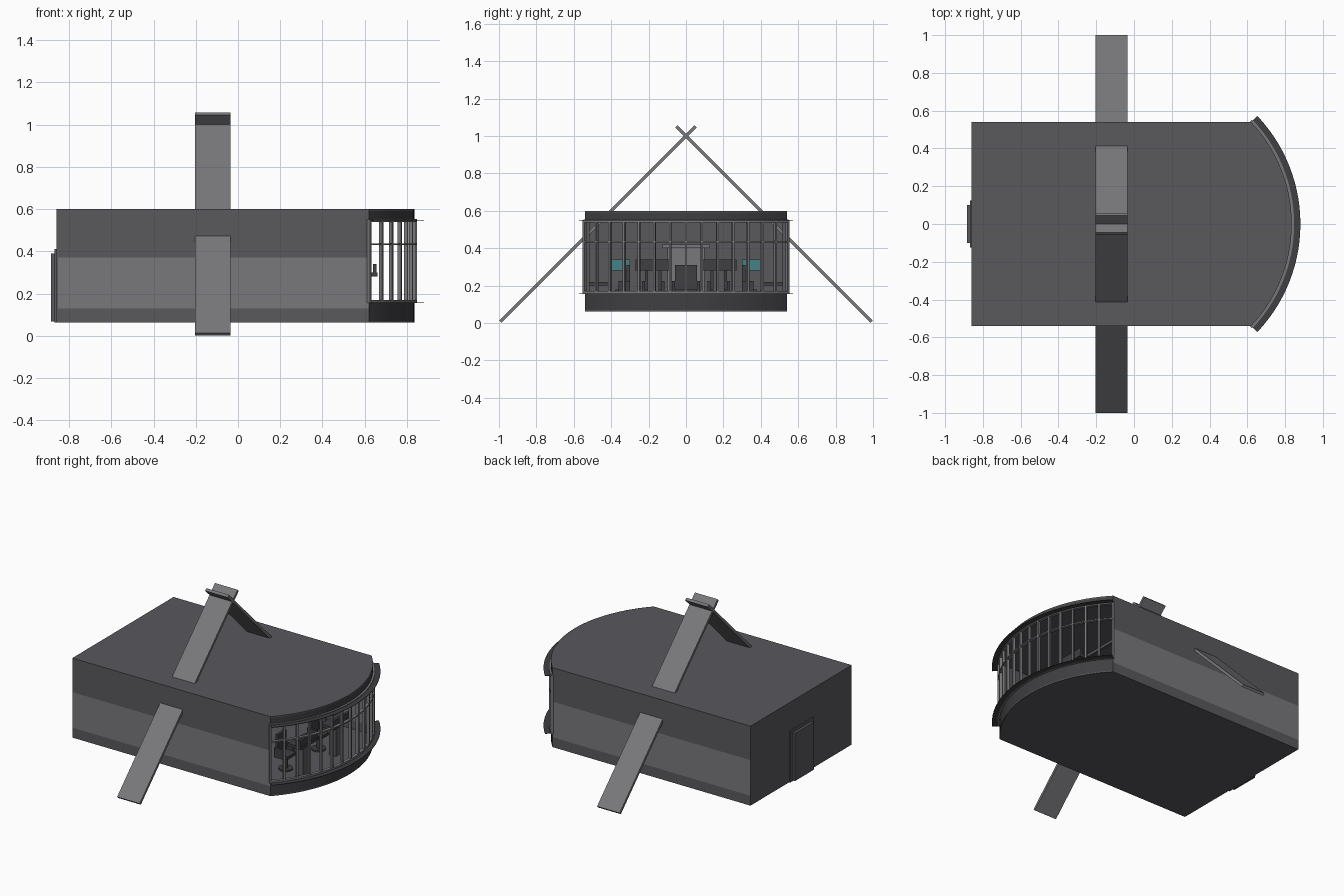
import bpy, bmesh, math
from mathutils import Matrix, Vector

if "Cube" in bpy.data.objects:
    bpy.data.objects.remove(bpy.data.objects["Cube"])


def material(name, c):
    m = bpy.data.materials.new(name)
    m.diffuse_color = (*c, 1)
    m.use_nodes = True
    m.node_tree.nodes["Principled BSDF"].inputs["Base Color"].default_value = m.diffuse_color
    return m


HULL = material("hull_grey", (0.10, 0.10, 0.11))
LIGHT = material("light_grey", (0.19, 0.19, 0.20))
DARK = material("dark_grey", (0.05, 0.05, 0.055))
TEAL = material("teal", (0.06, 0.22, 0.24))


def finish(name, bm, mat):
    bmesh.ops.recalc_face_normals(bm, faces=bm.faces)
    me = bpy.data.meshes.new(name)
    bm.to_mesh(me)
    bm.free()
    ob = bpy.data.objects.new(name, me)
    me.materials.append(mat)
    bpy.context.collection.objects.link(ob)
    return ob


def box(name, lo, hi, mat=HULL, matrix=Matrix()):
    bm = bmesh.new()
    bmesh.ops.create_cube(bm, size=1)
    lo, hi = Vector(lo), Vector(hi)
    for v in bm.verts:
        v.co = matrix @ ((lo + hi) / 2 + Vector(a * b for a, b in zip(v.co, hi - lo)))
    return finish(name, bm, mat)


def cylinder(name, x, y, z0, z1, r, mat=DARK):
    bm = bmesh.new()
    bmesh.ops.create_cone(bm, cap_ends=True, segments=24, radius1=r, radius2=r, depth=z1 - z0,
                          matrix=Matrix.Translation((x, y, (z0 + z1) / 2)))
    return finish(name, bm, mat)


# Bow arc shared by floor, roof and window
CX, R = 0.049, 0.786
HALF = math.asin(0.54 / R)
SEG = 28


def arc(r, half=HALF):
    return [(CX + r * math.cos(a), r * math.sin(a))
            for a in (half * (2 * i / SEG - 1) for i in range(SEG + 1))]


def prism(name, pts, z0, z1, mat):
    bm = bmesh.new()
    f = bm.faces.new([bm.verts.new((x, y, z0)) for x, y in pts])
    if z1 > z0:
        ext = bmesh.ops.extrude_face_region(bm, geom=[f])["geom"]
        bmesh.ops.translate(bm, vec=(0, 0, z1 - z0),
                            verts=[v for v in ext if isinstance(v, bmesh.types.BMVert)])
    return finish(name, bm, mat)


def curved_band(name, r0, r1, z0, z1, mat, half=HALF):
    return prism(name, arc(r0, half) + arc(r1, half)[::-1], z0, z1, mat)


# Room shell: floor, roof, walls
deck = [(-0.86, -0.54)] + arc(R) + [(-0.86, 0.54)]
prism("floor", deck, 0.063, 0.071, HULL)
prism("roof", deck, 0.592, 0.60, HULL)
box("rear_wall", (-0.86, -0.54, 0.063), (-0.852, 0.54, 0.60))
for s, side in ((-1, "right"), (1, "left")):
    ys = sorted((s * 0.54, s * 0.532))
    for part, z0, z1, m in (("lower", 0.063, 0.13, HULL), ("middle", 0.13, 0.37, LIGHT),
                            ("upper", 0.37, 0.60, HULL)):
        box(f"{side}_wall_{part}", (-0.86, ys[0], z0), (0.62, ys[1], z1), m)

# Bow sill and header
curved_band("window_sill", R - 0.008, R, 0.063, 0.155, DARK)
curved_band("window_header", R - 0.008, R, 0.55, 0.60, DARK)

# Window frame: rails, bars and outer ledges
for name, z0, z1 in (("bottom_rail", 0.155, 0.17), ("middle_rail", 0.43, 0.438), ("top_rail", 0.538, 0.553)):
    curved_band(name, R - 0.008, R + 0.013, z0, z1, LIGHT)
for name, z in (("lower_ledge", 0.155), ("upper_ledge", 0.545)):
    curved_band(name, R + 0.01, R + 0.046, z, z + 0.003, DARK, HALF * 1.0)
for i in range(15):
    a = HALF * (i / 7 - 1)
    m = Matrix.Translation((CX, 0, 0)) @ Matrix.Rotation(a, 4, 'Z')
    box("window_bar", (R - 0.006, -0.006, 0.155), (R + 0.012, 0.006, 0.55), LIGHT, m)

# Crossed diagonal support beams
for s, name in ((1, "front_beam"), (-1, "rear_beam")):
    m = Matrix.Translation((0, -s * 0.993, 0.007)) @ Matrix.Rotation(s * math.pi / 4, 4, 'X')
    ys = (0, 1.478) if s > 0 else (-1.478, 0)
    box(name, (-0.204, ys[0], -0.009), (-0.035, ys[1], 0.009), LIGHT, m)

# Rear door, outside and inside
box("door_frame", (-0.868, -0.125, 0.063), (-0.86, 0.125, 0.41), HULL)
box("door_panel", (-0.885, -0.10, 0.068), (-0.868, 0.10, 0.39), HULL)
box("inner_door", (-0.852, -0.10, 0.071), (-0.842, 0.10, 0.40), LIGHT)
box("inner_door_lintel", (-0.852, -0.125, 0.40), (-0.832, 0.125, 0.42), LIGHT)

# Inner wall and ceiling ribs
for x in (-0.6, 0.28):
    for s in (-1, 1):
        ys = sorted((s * 0.532, s * 0.515))
        box("wall_rib", (x - 0.008, ys[0], 0.071), (x + 0.008, ys[1], 0.592))
    box("ceiling_rib", (x - 0.008, -0.515, 0.575), (x + 0.008, 0.515, 0.592))


def chair(name, x, y, w, angle, mat=DARK):
    m = Matrix.Translation((x, y, 0)) @ Matrix.Rotation(angle, 4, 'Z')
    cylinder(name + "_base", x, y, 0.071, 0.08, w * 0.5)
    cylinder(name + "_post", x, y, 0.08, 0.16, w * 0.14)
    box(name + "_seat", (-w / 2, -w / 2, 0.16), (w / 2, w / 2, 0.18), mat, m)
    box(name + "_back", (-w / 2, -w / 2, 0.18), (-w / 2 + 0.018, w / 2, 0.31), mat, m)
    for s in (-1, 1):
        ys = sorted((s * w / 2, s * (w / 2 + 0.015)))
        box(name + "_arm", (-w / 2, ys[0], 0.16), (w / 4, ys[1], 0.225), mat, m)


# Command chair on a round dais
cylinder("dais", -0.05, 0, 0.068, 0.085, 0.20, HULL)
chair("command_chair", -0.05, 0, 0.12, 0)

# Forward consoles with chairs, mirrored
for s in (-1, 1):
    y = 0.175 * s
    box("helm_desk", (0.56, y - 0.095, 0.28), (0.66, y + 0.095, 0.30), DARK)
    box("helm_screen", (0.64, y - 0.095, 0.28), (0.655, y + 0.095, 0.34), DARK)
    box("helm_leg", (0.58, y - 0.03, 0.071), (0.63, y + 0.03, 0.28), HULL)
    chair("helm_chair", 0.48, y, 0.09, 0)

# Side stations along both walls
for s in (-1, 1):
    for x in (-0.35, 0.08):
        ys = sorted((s * 0.532, s * 0.42))
        box("station_desk", (x - 0.12, ys[0], 0.20), (x + 0.12, ys[1], 0.22), DARK)
        yb = sorted((s * 0.532, s * 0.47))
        box("station_base", (x - 0.10, yb[0], 0.071), (x + 0.10, yb[1], 0.20), HULL)
        yt = sorted((s * 0.532, s * 0.52))
        box("station_screen", (x - 0.11, yt[0], 0.25), (x + 0.11, yt[1], 0.36), TEAL)
        chair("station_chair", x, s * 0.34, 0.08, s * math.pi / 2)

# Rear screens beside the door and ceiling lamps
for s in (-1, 1):
    ys = sorted((s * 0.30, s * 0.40))
    box("rear_screen", (-0.852, ys[0], 0.28), (-0.84, ys[1], 0.34), TEAL)
    ys = sorted((s * 0.20, s * 0.25))
    box("ceiling_lamp", (-0.3, ys[0], 0.565), (0.3, ys[1], 0.592), LIGHT)
